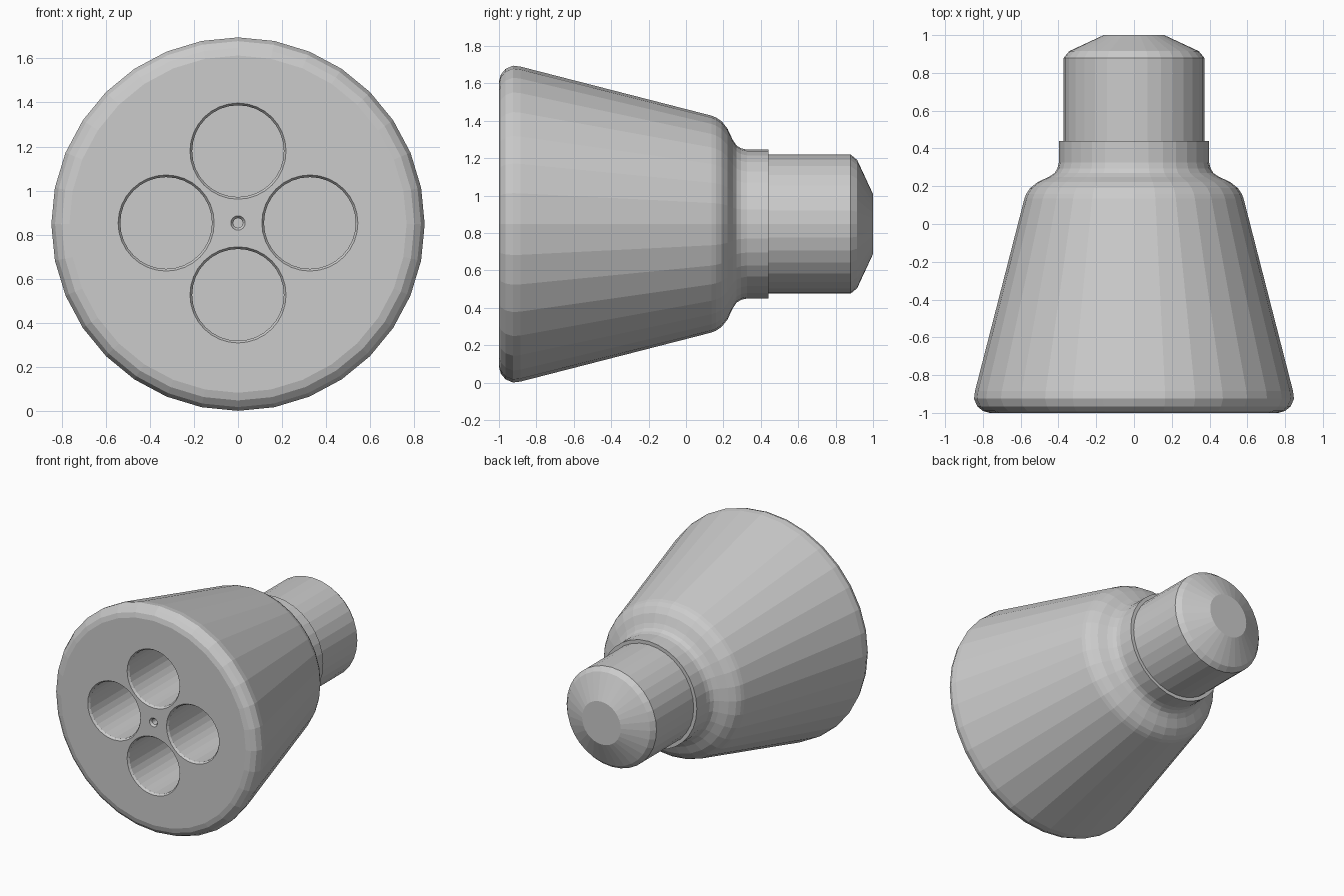
import bpy, bmesh
from math import cos, sin, pi

if "Cube" in bpy.data.objects:
    bpy.data.objects.remove(bpy.data.objects["Cube"])

AXIS_Z = 0.848


def lathe(bm, profile, sides, cx=0.0, cz=AXIS_Z):
    """Revolve (radius, y) points about a line parallel to y, with capped ends."""
    rings = [[bm.verts.new((cx + r * cos(2 * pi * i / sides), y,
                            cz + r * sin(2 * pi * i / sides)))
              for i in range(sides)] for r, y in profile]
    for a, b in zip(rings, rings[1:]):
        for i in range(sides):
            j = (i + 1) % sides
            bm.faces.new((a[i], a[j], b[j], b[i]))
    bm.faces.new(rings[0])
    bm.faces.new(rings[-1])


def finish(bm, name):
    bmesh.ops.recalc_face_normals(bm, faces=bm.faces)
    mesh = bpy.data.meshes.new(name)
    bm.to_mesh(mesh)
    bm.free()
    ob = bpy.data.objects.new(name, mesh)
    bpy.context.collection.objects.link(ob)
    return ob


# Tapered body with rounded front rim, shoulder and collar
bm = bmesh.new()
lathe(bm, [(0.765, -1.0), (0.80, -0.99), (0.83, -0.965), (0.847, -0.925),
           (0.842, -0.885), (0.58, 0.135), (0.57, 0.16), (0.55, 0.19),
           (0.51, 0.222), (0.45, 0.25), (0.42, 0.27), (0.405, 0.295),
           (0.398, 0.325), (0.398, 0.44)], 32)
body = finish(bm, "body")

# Four chambers and the small centre hole, each with a chamfered mouth
bm = bmesh.new()
R, OFFSET, DEPTH = 0.208, 0.326, 0.05
for dx, dz in ((1, 0), (0, 1), (-1, 0), (0, -1)):
    lathe(bm, [(R + 0.02, -1.015), (R, -0.985), (R, DEPTH)], 32,
          dx * OFFSET, AXIS_Z + 0.005 + dz * OFFSET)
lathe(bm, [(0.04, -1.01), (0.022, -0.985), (0.022, -0.85)], 16, 0, AXIS_Z + 0.005)
cutter = finish(bm, "chamber_cutter")
cutter.hide_render = True

mod = body.modifiers.new("chambers", 'BOOLEAN')
mod.operation = 'DIFFERENCE'
mod.solver = 'EXACT'
mod.object = cutter
bpy.context.view_layer.objects.active = body
bpy.ops.object.modifier_apply(modifier=mod.name)
bpy.data.objects.remove(cutter)

# Release knob at the back
bm = bmesh.new()
lathe(bm, [(0.372, 0.40), (0.372, 0.88), (0.343, 0.915), (0.16, 1.0)], 32)
finish(bm, "rear_knob")
